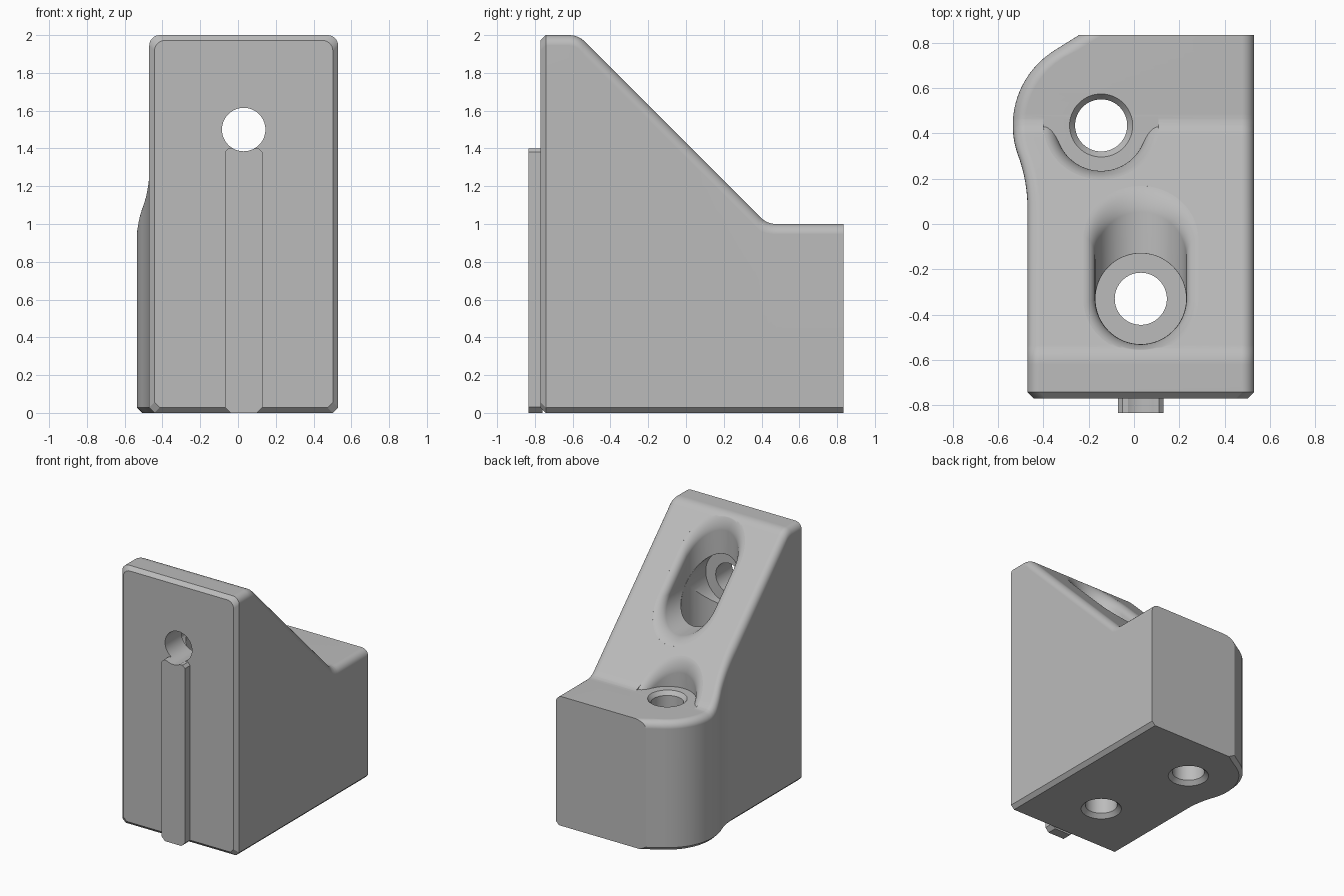
import bpy, bmesh, math

if "Cube" in bpy.data.objects:
    bpy.data.objects.remove(bpy.data.objects["Cube"])

GREY = bpy.data.materials.new("plain_grey")
GREY.diffuse_color = (0.5, 0.5, 0.5, 1)
GREY.use_nodes = True
GREY.node_tree.nodes["Principled BSDF"].inputs["Base Color"].default_value = GREY.diffuse_color

CH, R, C = 0.028, 0.055, 1.43      # chamfer, edge fillet, slope plane y + z = C
XR, FRONT, BACK = 0.53, -0.77, 0.835
BX, PX, PY = 0.03, -0.145, 0.435   # bracket bore x, plate hole centre
HOLE, BORE, BY, BZ = 0.115, 0.2, -0.33, 1.5
ROOT2 = math.sqrt(2)


def loft(name, rings, clip_z=None):
    """Closed solid through rings with equal point counts."""
    bm = bmesh.new()
    vs = [[bm.verts.new(p) for p in ring] for ring in rings]
    n = len(vs[0])
    for a, b in zip(vs, vs[1:]):
        for i in range(n):
            j = (i + 1) % n
            bm.faces.new((a[i], a[j], b[j], b[i]))
    bm.faces.new(vs[0])
    bm.faces.new(vs[-1])
    if clip_z is not None:
        bmesh.ops.bisect_plane(bm, geom=bm.verts[:] + bm.edges[:] + bm.faces[:],
                               plane_co=(0, 0, clip_z), plane_no=(0, 0, 1), clear_inner=True)
        bmesh.ops.holes_fill(bm, edges=[e for e in bm.edges if e.is_boundary])
    bmesh.ops.recalc_face_normals(bm, faces=bm.faces[:])
    me = bpy.data.meshes.new(name)
    bm.to_mesh(me)
    bm.free()
    me.materials.append(GREY)
    ob = bpy.data.objects.new(name, me)
    bpy.context.collection.objects.link(ob)
    return ob


def bore(name, axis, centre, stations, n=64):
    """Turned cutter along y or z; stations are (position, radius)."""
    rings = []
    for pos, r in stations:
        ring = []
        for i in range(n):
            a = 2 * math.pi * i / n
            u, v = centre[0] + r * math.cos(a), centre[1] + r * math.sin(a)
            ring.append((u, pos, v) if axis == "y" else (u, v, pos))
        rings.append(ring)
    return loft(name, rings)


def flared(name, x0, lower, upper, start, clip_z=None, n=72):
    """Cutter stacked parallel to the slope, with a rounded lip at the surface."""
    levels = [(start, 0.001)]
    for k in range(9):
        t = math.radians(88) * k / 8
        levels.append((C - ROOT2 * R * (1 - math.sin(t)), 0.001 + R * (1 - math.cos(t))))
    levels.append((C + 0.4, R))
    rings = []
    for c, o in levels:
        ring = []
        for i in range(n):
            a = 2 * math.pi * (i + 0.5) / n
            y = (upper(c) if math.sin(a) > 0 else lower(c)) - (BORE * ROOT2 + o) * math.sin(a) / ROOT2
            ring.append((x0 + (BORE + o) * math.cos(a), y, c - y))
        rings.append(ring)
    return loft(name, rings, clip_z)


def cut(ob, cutters):
    bpy.context.view_layer.objects.active = ob
    for cutter in cutters:
        cutter.hide_render = True
        m = ob.modifiers.new("cut", "BOOLEAN")
        m.operation, m.solver, m.object = "DIFFERENCE", "EXACT", cutter
        bpy.ops.object.modifier_apply(modifier=m.name)


def left_x(y):
    """Left outline: straight, reverse arc, boss arc, tangent flat."""
    s, rad, a = math.sin(math.radians(20)), 0.39, math.radians(122)
    y1 = PY - rad * s
    rev = 0.68
    y0 = y1 - rev * s
    ya = PY + rad * math.sin(a)
    if y <= y0:
        return -0.47
    if y < y1:
        return -0.47 - rev + math.sqrt(rev ** 2 - (y - y0) ** 2)
    if y < ya:
        return PX - math.sqrt(rad ** 2 - (y - PY) ** 2)
    return PX + rad * math.cos(a) + (y - ya) / math.tan(math.radians(32))


def blend(p, q, s, n=7):
    """Rounded profile corner at q from p to s."""
    pts = []
    for k in range(n):
        t = k / (n - 1)
        pts.append(tuple((1 - t) ** 2 * p[i] + 2 * t * (1 - t) * q[i] + t * t * s[i] for i in (0, 1)))
    return pts


# Side profile of the wedge
profile = [(FRONT, 2.0)]
profile += blend((-0.62, 2.0), (C - 2, 2.0), (-0.535, C + 0.535))
profile += blend((0.395, C - 0.395), (C - 1, 1.0), (0.48, 1.0))
profile += [(BACK, 1.0)]


def height(y):
    for (a, za), (b, zb) in zip(profile, profile[1:]):
        if y <= b:
            return za + (zb - za) * (y - a) / (b - a)
    return 1.0


def section(y, inset=0.0):
    e = 1e-4
    top = height(y) - inset
    mid = min(max(y, FRONT + e), BACK - e)
    kx = math.hypot(1, (left_x(mid + e) - left_x(mid - e)) / (2 * e))
    kz = math.hypot(1, (height(mid + e) - height(mid - e)) / (2 * e))
    xl, xr = left_x(y) + inset, XR - inset
    pts = [(xr - CH, inset), (xl + CH * kx, inset), (xl, inset + CH)]
    arc = [math.pi / 2 * k / 7 for k in range(8)]
    pts += [(xl + R * kx * (1 - math.cos(t)), top - R * kz * (1 - math.sin(t))) for t in arc]
    pts += [(xr - R * (1 - math.cos(t)), top - R * kz * (1 - math.sin(t))) for t in reversed(arc)]
    pts += [(xr, inset + CH)]
    return [(x, y, z) for x, z in pts]


# Wedge body
ys = {round(y, 4) for y, z in profile[1:]} | {FRONT + CH}
ys |= {round(0.06 + 0.025 * k, 4) for k in range(29)} | {0.766, BACK}
ys = [y for y in sorted(ys) if y <= BACK]
body = loft("wedge_body", [section(FRONT, CH)] + [section(y) for y in ys])

# Guide rib on the front
rib_outline = [(-0.075, 0.03), (-0.045, 0), (0.045, 0), (0.075, 0.03)]
outline = [(-0.1, 0.03), (-0.07, 0.0), (0.07, 0.0), (0.1, 0.03),
           (0.1, 1.38), (0.08, 1.4), (-0.08, 1.4), (-0.1, 1.38)]
rib = loft("guide_rib", [[(BX + x, y, z) for x, z in outline] for y in (-0.835, -0.76)])

# Screw holes, counterbores and rounded pockets
front_hole = bore("front_hole_cutter", "y", (BX, BZ), [(-1, HOLE), (-0.4, HOLE)])
cutters = [
    flared("pocket_cutter", BX, lambda c: c - BZ, lambda c: BY, BY + BZ),
    bore("front_counterbore_cutter", "y", (BX, BZ), [(-0.57, BORE), (-0.13, BORE)]),
    bore("floor_counterbore_cutter", "z", (BX, BY), [(0.2, BORE), (1.7, BORE)]),
    flared("spotface_cutter", PX, lambda c: PY, lambda c: PY, C - 0.6, clip_z=1.0005),
    bore("floor_hole_cutter", "z", (BX, BY), [(-0.02, 0.165), (0.03, HOLE), (0.4, HOLE)]),
    bore("plate_hole_cutter", "z", (PX, PY),
         [(-0.02, 0.165), (0.03, HOLE), (0.97, HOLE), (1.02, 0.155)]),
    front_hole,
]
cut(body, cutters)
cut(rib, [front_hole])
for cutter in cutters:
    bpy.data.objects.remove(cutter)

# Smooth the rounded surfaces, keep the sharp edges
for ob in (body, rib):
    bpy.ops.object.select_all(action="DESELECT")
    ob.select_set(True)
    bpy.context.view_layer.objects.active = ob
    bpy.ops.object.shade_smooth_by_angle(angle=math.radians(28))
    w = ob.modifiers.new("weighted", "WEIGHTED_NORMAL")
    w.keep_sharp = True
